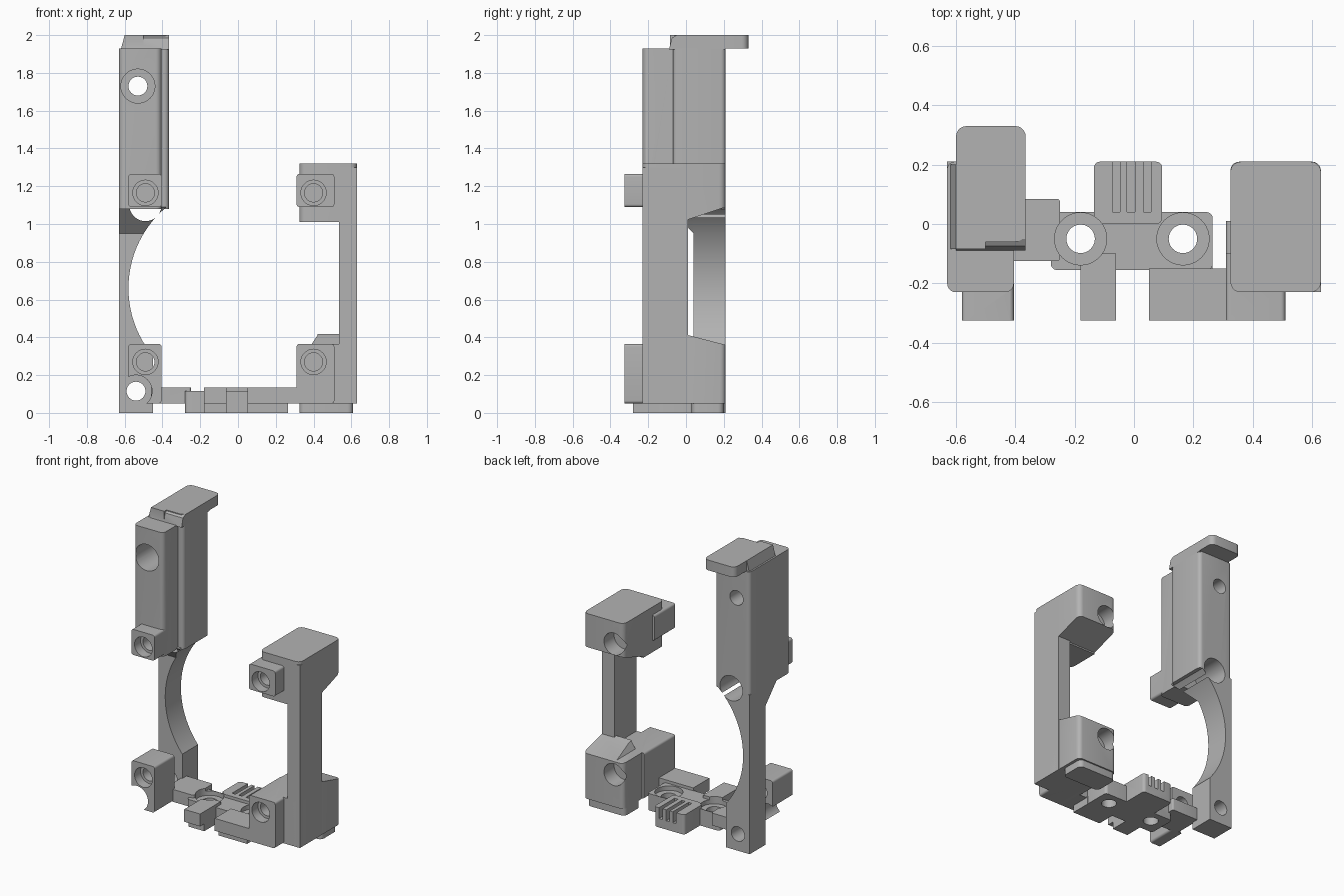
import bpy, bmesh, math
from mathutils import Vector

cube = bpy.data.objects.get("Cube")
if cube:
    bpy.data.objects.remove(cube)

grey = bpy.data.materials.new("plain grey")
grey.use_nodes = True
grey.diffuse_color = (0.45, 0.45, 0.45, 1)
grey.node_tree.nodes["Principled BSDF"].inputs["Base Color"].default_value = (0.45, 0.45, 0.45, 1)


def place(axis, a, b, t):
    """Put profile point (a, b) at distance t along the axis."""
    return Vector({"x": (t, a, b), "y": (a, t, b), "z": (a, b, t)}[axis])


def prism(name, axis, profile, lo, hi, round_axis=None, r=0.0):
    """Extrude a profile along an axis and round the edges parallel to round_axis."""
    bm = bmesh.new()
    face = bm.faces.new([bm.verts.new(place(axis, a, b, lo)) for a, b in profile])
    out = bmesh.ops.extrude_face_region(bm, geom=[face])
    shift = place(axis, 0, 0, hi - lo)
    bmesh.ops.translate(bm, vec=shift, verts=[v for v in out["geom"] if isinstance(v, bmesh.types.BMVert)])
    bmesh.ops.recalc_face_normals(bm, faces=bm.faces)
    if r:
        along = place(round_axis, 0, 0, 1)
        edges = [e for e in bm.edges
                 if abs((e.verts[0].co - e.verts[1].co).normalized().dot(along)) > 0.99]
        bmesh.ops.bevel(bm, geom=edges, offset=r, segments=5, profile=0.5, affect="EDGES")
    mesh = bpy.data.meshes.new(name)
    bm.to_mesh(mesh)
    bm.free()
    mesh.materials.append(grey)
    obj = bpy.data.objects.new(name, mesh)
    bpy.context.collection.objects.link(obj)
    return obj


def box(name, x, y, z, round_axis=None, r=0.0):
    return prism(name, "z", [(x[0], y[0]), (x[1], y[0]), (x[1], y[1]), (x[0], y[1])],
                 z[0], z[1], round_axis, r)


def rod(axis, a, b, r, lo, hi, n=40):
    ring = [(a + r * math.cos(i * math.tau / n), b + r * math.sin(i * math.tau / n)) for i in range(n)]
    return prism("cutter", axis, ring, lo, hi)


def combine(obj, others, operation):
    for other in others:
        mod = obj.modifiers.new("combine", "BOOLEAN")
        mod.operation, mod.solver, mod.object = operation, "EXACT", other
        bpy.context.view_layer.objects.active = obj
        bpy.ops.object.modifier_apply(modifier=mod.name)
        bpy.data.objects.remove(other)


def cut(obj, *cutters):
    combine(obj, cutters, "DIFFERENCE")


def join(obj, *parts):
    combine(obj, parts, "UNION")


def clamp_boss(x, y, z):
    return box("boss", x, y, z, "y", 0.015)


def boss_bore(x, z, depth):
    """Stepped screw bore from the front of a boss."""
    return [rod("y", x, z, 0.067, -0.4, -0.26), rod("y", x, z, 0.048, -0.4, depth)]


# Tall right tower: front block, back slab, overhanging cap and boss
tower = box("tall_tower", (-0.63, -0.365), (-0.07, 0.21), (1.08, 1.93), "z", 0.025)
join(tower,
     box("front_block", (-0.63, -0.405), (-0.23, 0.1), (1.08, 1.93), "z", 0.03),
     clamp_boss((-0.58, -0.405), (-0.325, -0.2), (1.09, 1.265)))
cap = box("tower_cap", (-0.6, -0.365), (-0.06, 0.33), (1.93, 2.0), "z", 0.035)
lip = prism("cap_lip", "x", [(-0.09, 1.925), (0.21, 1.925), (0.21, 2.0), (-0.05, 2.0), (-0.075, 1.985)],
            -0.6, -0.365)
side = prism("cap_side", "y", [(-0.62, 1.925), (-0.5, 1.925), (-0.5, 2.0), (-0.6, 2.0)], -0.085, 0.2)
join(cap, lip, side)

# Lower post with an arc-shaped inner edge and a gusset under the tower
post = box("lower_post", (-0.63, -0.37), (0.04, 0.21), (0, 1.09))
cut(post, rod("y", -0.02, 0.66, 0.56, -0.1, 0.4, 96),
    box("cutter", (-0.45, 0), (-0.1, 0.4), (-0.1, 0.5)))
gusset = prism("post_gusset", "x", [(0.05, 0.95), (0.05, 1.09), (-0.09, 1.09), (0.04, 0.95)], -0.63, -0.37)
cut(gusset, rod("y", -0.02, 0.66, 0.56, -0.2, 0.4, 96))
for part in (post, gusset, tower):
    cut(part, rod("y", -0.49, 1.1, 0.085, -0.12 if part is not tower else -0.05, 0.4))
cut(tower, *boss_bore(-0.49, 1.165, -0.1),
    rod("y", -0.53, 1.73, 0.09, -0.4, 0.0), rod("y", -0.53, 1.73, 0.05, -0.1, 0.4))
cut(post, rod("y", -0.54, 0.115, 0.05, -0.1, 0.4))

# Free-standing lower right boss, scooped for screw access
right_boss = clamp_boss((-0.58, -0.405), (-0.325, -0.11), (0.05, 0.365))
right_boss.name = "lower_right_boss"
cut(right_boss, rod("y", -0.54, 0.115, 0.085, -0.5, 0.03), *boss_bore(-0.49, 0.27, 0.1))

# Short left column with sloped blocks at both ends
column = box("left_column", (0.535, 0.63), (-0.23, 0.01), (0.05, 1.3))
left_x = (0.325, 0.63)
upper = box("left_upper_block", left_x, (-0.23, 0.21), (1.01, 1.32), "z", 0.035)
slope_up = prism("cutter", "x", [(0.0, 1.0), (0.0, 1.02), (0.21, 1.09), (0.3, 1.12), (0.3, 1.0)], 0, 1)
lower = box("left_lower_block", left_x, (-0.01, 0.21), (0.05, 0.42), "z", 0.03)
slope_down = prism("cutter", "x", [(-0.02, 0.42), (0.21, 0.36), (0.3, 0.34), (0.3, 0.5), (-0.02, 0.5)], 0, 1)
inner_slope = prism("cutter", "y", [(0.3, 0.365), (0.39, 0.365), (0.42, 0.41), (0.42, 0.5), (0.3, 0.5)], -0.3, 0.3)
cut(upper, slope_up)
cut(lower, slope_down, inner_slope)
join(upper, clamp_boss((0.31, 0.51), (-0.325, -0.1), (1.09, 1.265)))
join(lower, clamp_boss((0.31, 0.51), (-0.325, 0.01), (0.05, 0.365)),
     box("lower_front", (0.45, 0.63), (-0.23, 0.01), (0.05, 0.365), "z", 0.03))
for part, z in ((upper, 1.165), (lower, 0.27)):
    cut(part, *boss_bore(0.40, z, -0.05), rod("y", 0.40, z, 0.075, 0.1, 0.4))
foot = box("left_foot", (0.325, 0.61), (0.03, 0.2), (0, 0.06), "z", 0.03)

# Base plate: main body, arms, grooved tab and screw holes
base = box("base_plate", (-0.28, 0.265), (-0.155, 0.04), (0, 0.115), "z", 0.02)
join(base,
     box("left_reach", (-0.46, -0.25), (-0.125, 0.085), (0.05, 0.135), "z", 0.01),
     box("front_leg_right", (-0.18, -0.06), (-0.325, -0.1), (0.05, 0.135)),
     box("leg_pad_right", (-0.18, -0.06), (-0.28, -0.1), (0, 0.06)),
     box("front_leg_left", (0.05, 0.4), (-0.325, -0.15), (0.05, 0.135)),
     box("leg_pad_left", (0.05, 0.265), (-0.28, -0.14), (0, 0.06)),
     box("back_tab", (-0.135, 0.095), (0.0, 0.21), (0, 0.135), "z", 0.02))
for x in (-0.06, -0.01, 0.045):
    cut(base, box("cutter", (x - 0.013, x + 0.013), (0.04, 0.3), (0.06, 0.3)))
for x in (-0.18, 0.165):
    cut(base, rod("z", x, -0.05, 0.048, -0.1, 0.3), rod("z", x, -0.05, 0.088, 0.085, 0.3))

# Smooth rounded surfaces while keeping machined edges sharp
bpy.ops.object.select_all(action="DESELECT")
for obj in (tower, cap, post, gusset, right_boss, column, upper, lower, foot, base):
    obj.select_set(True)
bpy.context.view_layer.objects.active = tower
bpy.ops.object.shade_smooth_by_angle(angle=math.radians(30))
